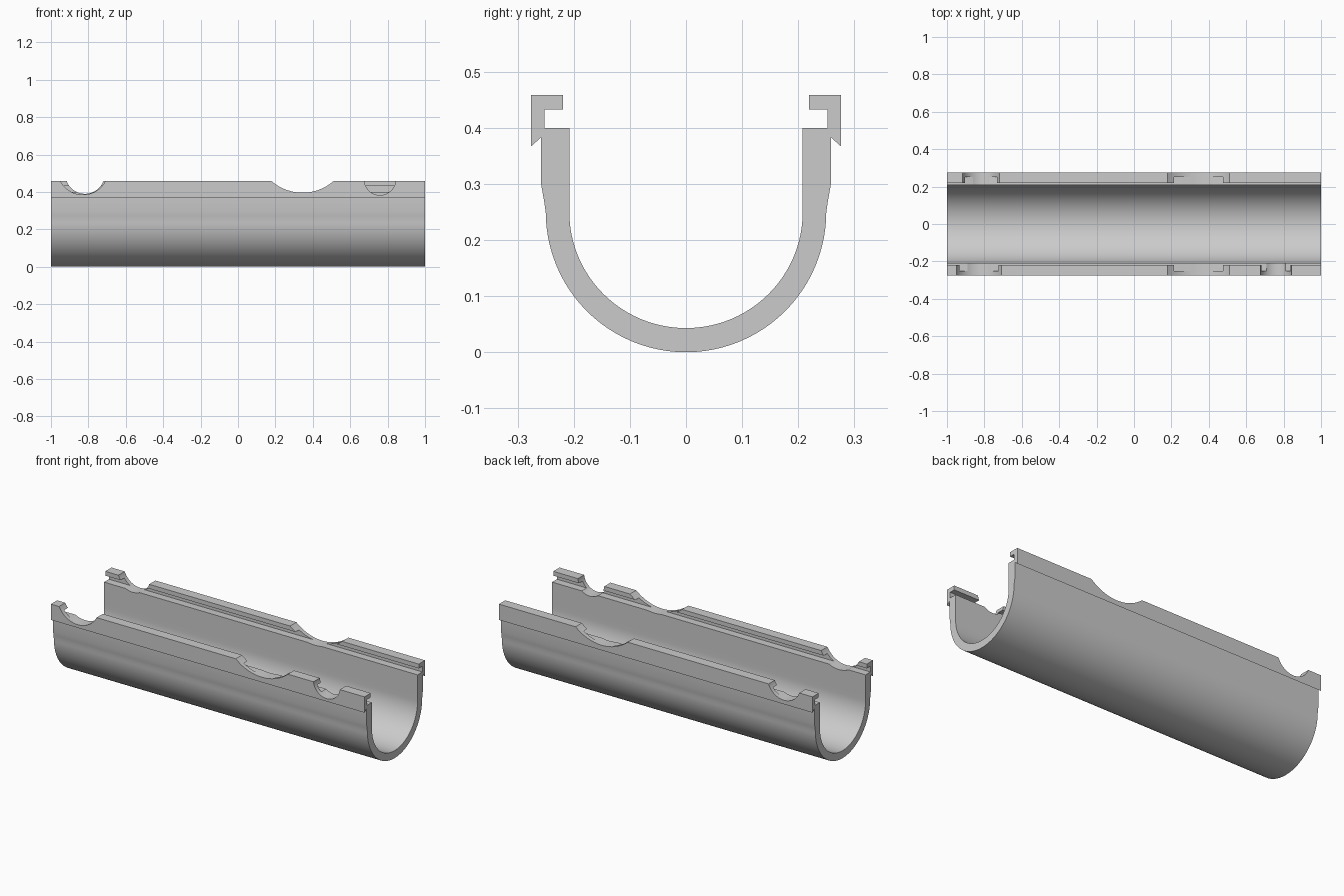
import bpy
import bmesh
import math

cube = bpy.data.objects.get("Cube")
if cube:
    bpy.data.objects.remove(cube, do_unlink=True)

grey = bpy.data.materials.new("plain grey")
grey.use_nodes = True
COLOUR = (0.6, 0.6, 0.6, 1)
grey.diffuse_color = COLOUR
grey.node_tree.nodes["Principled BSDF"].inputs["Base Color"].default_value = COLOUR

TOP = 0.458
AXIS_Z = 0.25
SEGMENTS = 24


def add_object(name, bm):
    bmesh.ops.recalc_face_normals(bm, faces=bm.faces)
    mesh = bpy.data.meshes.new(name)
    bm.to_mesh(mesh)
    bm.free()
    obj = bpy.data.objects.new(name, mesh)
    bpy.context.collection.objects.link(obj)
    mesh.materials.append(grey)
    return obj


def quarter(radius, height):
    """Quarter arc from the bottom centre up to the +y side."""
    steps = [i / SEGMENTS * math.pi / 2 for i in range(SEGMENTS + 1)]
    return [(radius * math.sin(a), AXIS_Z - height * math.cos(a)) for a in steps]


def prism(outline, axis, start, end):
    """Extrude a closed outline along the x or y axis."""
    bm = bmesh.new()
    place = (lambda a, b: (start, a, b)) if axis == "x" else (lambda a, b: (a, start, b))
    face = bm.faces.new([bm.verts.new(place(a, b)) for a, b in outline])
    moved = bmesh.ops.extrude_face_region(bm, geom=[face])["geom"]
    shift = (end - start, 0, 0) if axis == "x" else (0, end - start, 0)
    bmesh.ops.translate(bm, vec=shift, verts=[v for v in moved if isinstance(v, bmesh.types.BMVert)])
    return bm


# Half section: outer wall, barbed clip rail, rim and inner wall
outer = quarter(0.25, 0.25)
rail = [(0.253, 0.27), (0.258, 0.298), (0.258, 0.383), (0.276, 0.367),
        (0.276, TOP), (0.219, TOP), (0.219, 0.433), (0.252, 0.433),
        (0.252, 0.4), (0.208, 0.4), (0.208, 0.28)]
inner = quarter(0.208, 0.207)[::-1]
half = outer + rail + inner
mirrored = [(-y, z) for y, z in half[::-1] if y > 1e-6]
channel = add_object("channel", prism(half + mirrored, "x", -1, 1))

# Round notches through the rails: centre x, half width, lowest z, side
notches = [
    (-0.829, 0.12, 0.385, -1),
    (0.345, 0.166, 0.396, -1),
    (0.759, 0.084, 0.383, -1),
    (-0.818, 0.098, 0.39, 1),
    (0.345, 0.166, 0.396, 1),
]
cutters = []
for x, width, low, side in notches:
    depth = TOP - low
    radius = (width ** 2 + depth ** 2) / (2 * depth)
    circle = [(x + radius * math.sin(a), low + radius - radius * math.cos(a))
              for a in (math.tau * i / 96 for i in range(96))]
    cutters.append(add_object("notch_cutter", prism(circle, "y", side * 0.15, side * 0.35)))

for cutter in cutters:
    cut = channel.modifiers.new("notch", "BOOLEAN")
    cut.operation = "DIFFERENCE"
    cut.solver = "EXACT"
    cut.object = cutter
    cutter.hide_render = True

# Apply the cuts and discard the helpers
bpy.context.view_layer.update()
graph = bpy.context.evaluated_depsgraph_get()
result = bpy.data.meshes.new_from_object(channel.evaluated_get(graph))
channel.modifiers.clear()
channel.data = result
for cutter in cutters:
    bpy.data.objects.remove(cutter, do_unlink=True)

# Smooth the curved trough, keep the rails crisp
bpy.ops.object.select_all(action="DESELECT")
channel.select_set(True)
bpy.context.view_layer.objects.active = channel
bpy.ops.object.shade_smooth_by_angle(angle=math.radians(25))
